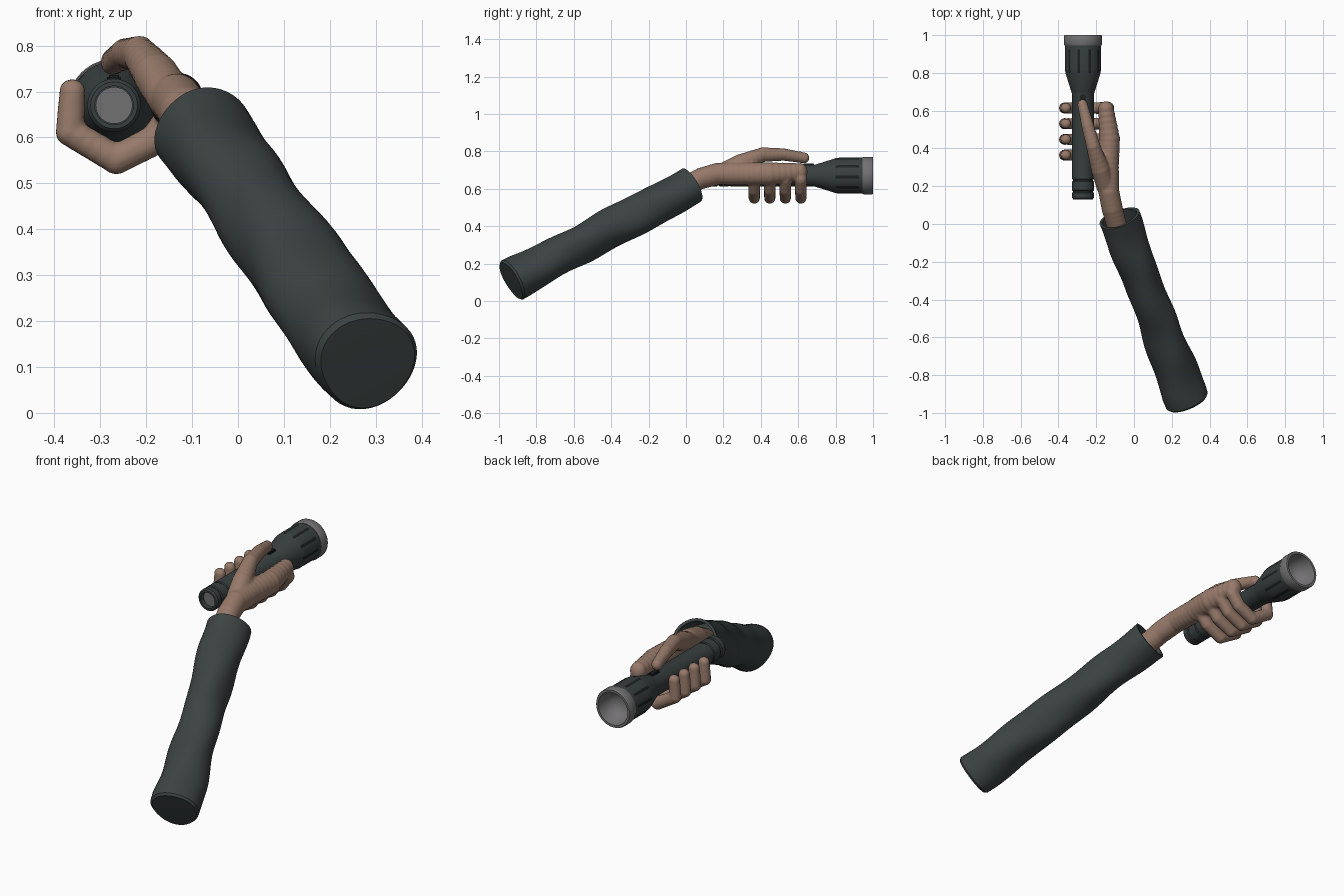
import bpy, bmesh, math
from mathutils import Vector, Matrix

cube = bpy.data.objects.get("Cube")
if cube:
    bpy.data.objects.remove(cube)


def material(name, rgb):
    m = bpy.data.materials.new(name)
    m.use_nodes = True
    m.diffuse_color = (*rgb, 1)
    m.node_tree.nodes["Principled BSDF"].inputs["Base Color"].default_value = (*rgb, 1)
    return m


SLEEVE = material("dark slate cloth", (0.045, 0.057, 0.056))
CASE = material("dark casing", (0.04, 0.05, 0.05))
SLOT = material("black rubber", (0.012, 0.015, 0.015))
METAL = material("grey metal", (0.17, 0.165, 0.17))
SKIN = material("skin", (0.31, 0.195, 0.145))


def add_object(name, bm, *mats):
    mesh = bpy.data.meshes.new(name)
    bm.to_mesh(mesh)
    bm.free()
    obj = bpy.data.objects.new(name, mesh)
    bpy.context.collection.objects.link(obj)
    for m in mats:
        mesh.materials.append(m)
    bpy.ops.object.select_all(action="DESELECT")
    obj.select_set(True)
    bpy.context.view_layer.objects.active = obj
    bpy.ops.object.shade_smooth_by_angle(angle=math.radians(35))
    return obj


def lathe(profile, start, direction, segs=40, wobble=None):
    """Spin (distance, radius) pairs around an axis; returns bmesh and face grid."""
    bm = bmesh.new()
    rings = []
    for h, r in profile:
        ring = []
        for i in range(segs):
            a = 2 * math.pi * i / segs
            k = r * (wobble(a, h) if wobble else 1)
            ring.append(bm.verts.new((k * math.cos(a), k * math.sin(a), h)))
        rings.append(ring)
    grid = []
    for lo, hi in zip(rings, rings[1:]):
        grid.append([bm.faces.new((lo[i], lo[(i + 1) % segs], hi[(i + 1) % segs], hi[i]))
                     for i in range(segs)])
    turn = Vector(direction).to_track_quat("Z", "Y").to_matrix().to_4x4()
    bm.transform(Matrix.Translation(start) @ turn)
    return bm, grid


def finish(bm):
    bmesh.ops.remove_doubles(bm, verts=bm.verts, dist=0.0001)
    bmesh.ops.recalc_face_normals(bm, faces=bm.faces)
    return bm


# Sleeve: wrinkled tube, capped at the elbow and hollow at the cuff
elbow, cuff = Vector((0.282, -0.935, 0.108)), Vector((-0.08, 0.03, 0.615))
length = (cuff - elbow).length


def wrinkle(a, h):
    t = h / length
    return (1 + 0.045 * math.sin(2 * a + 8 * t) + 0.03 * math.sin(3 * a - 15 * t)
            + 0.025 * math.sin(a + 24 * t))


profile = [(0, 0), (0, 0.06), (0.001, 0.108), (0.012, 0.117)]
for i in range(2, 41):
    t = i / 40
    profile.append((t * length, 0.101 + 0.02 * (1 - t) ** 4 + 0.005 * t ** 3))
profile += [(length, 0.092), (length * 0.85, 0.088), (length * 0.85, 0)]
bm, _ = lathe(profile, elbow, cuff - elbow, 48, wrinkle)
add_object("sleeve", finish(bm), SLEEVE)

# Torch casing: hollow tail, grooved grip, flared head
AXIS, FORWARD = Vector((-0.27, 0, 0.67)), (0, 1, 0)
profile = [(0.16, 0), (0.16, 0.042), (0.13, 0.042), (0.13, 0.051), (0.138, 0.058),
           (0.165, 0.058), (0.169, 0.053), (0.175, 0.053), (0.179, 0.058),
           (0.225, 0.058), (0.229, 0.054), (0.235, 0.054), (0.239, 0.058),
           (0.69, 0.058), (0.70, 0.062), (0.73, 0.071), (0.80, 0.093), (0.82, 0.096),
           (0.925, 0.096), (0.955, 0.096), (0.955, 0.088), (0.89, 0.07), (0.88, 0)]
bm, grid = lathe(profile, AXIS, FORWARD)
band = [p[0] for p in profile].index(0.82)
slots = [f for row in (band - 1, band) for f in grid[row][::4]]
for f in slots:
    f.material_index = 1
bmesh.ops.inset_region(bm, faces=slots, thickness=0.0015, depth=-0.007)
add_object("torch_casing", finish(bm), CASE, SLOT)

# Metal bezel with a reflector bowl
bezel = [(0.945, 0.09), (0.945, 0.098), (0.952, 0.101), (0.994, 0.101), (1.0, 0.098),
         (1.0, 0.086), (0.97, 0.081), (0.94, 0.07), (0.915, 0.05), (0.905, 0.025),
         (0.903, 0)]
bm, _ = lathe(bezel, AXIS, FORWARD)
add_object("torch_bezel", finish(bm), METAL)

# Tail plate
bm, _ = lathe([(0.154, 0), (0.154, 0.04), (0.161, 0.04), (0.161, 0)], AXIS, FORWARD)
add_object("tail_plate", finish(bm), METAL)

# Thumb switch
bm = bmesh.new()
bmesh.ops.create_cube(bm, size=1, matrix=Matrix.Translation((-0.27, 0.655, 0.725))
                      @ Matrix.Diagonal((0.03, 0.06, 0.022, 1)))
bmesh.ops.bevel(bm, geom=bm.edges[:], offset=0.004, segments=2, affect="EDGES")
add_object("torch_switch", bm, SLOT)

# Hand: chains of ellipsoids fused into one smooth skin
ball = bmesh.new()
bmesh.ops.create_icosphere(ball, subdivisions=3, radius=1)
ball_points = [v.co.copy() for v in ball.verts]
ball_faces = [[v.index for v in f.verts] for f in ball.faces]
ball.free()
hand = bmesh.new()


def limb(points, steps=6):
    """Each point is a position followed by its three radii."""
    for a, b in zip(points, points[1:]):
        for s in range(steps):
            p = Vector(a).lerp(Vector(b), s / (steps - 1))
            place = Matrix.Translation(p[:3]) @ Matrix.Diagonal((*p[3:], 1))
            verts = [hand.verts.new(place @ co) for co in ball_points]
            for face in ball_faces:
                hand.faces.new([verts[i] for i in face])


# Wrist and palm
limb([(-0.085, -0.03, 0.6, 0.055, 0.05, 0.055), (-0.115, 0.08, 0.655, 0.057, 0.05, 0.058),
      (-0.133, 0.17, 0.68, 0.056, 0.05, 0.06), (-0.137, 0.3, 0.68, 0.058, 0.05, 0.062),
      (-0.13, 0.45, 0.68, 0.057, 0.05, 0.062), (-0.148, 0.61, 0.69, 0.042, 0.04, 0.048)])

# Thumb lying along the top of the torch
limb([(-0.15, 0.2, 0.69, 0.05, 0.05, 0.05), (-0.178, 0.29, 0.735, 0.05, 0.05, 0.05),
      (-0.215, 0.41, 0.782, 0.038, 0.04, 0.04), (-0.245, 0.52, 0.783, 0.034, 0.034, 0.034),
      (-0.272, 0.63, 0.765, 0.028, 0.03, 0.03)])

# Four fingers wrapping under and up the far side
for i in range(4):
    y = 0.365 + 0.083 * i
    path = [(-0.14, 0.65), (-0.18, 0.595), (-0.265, 0.552), (-0.366, 0.612), (-0.361, 0.699)]
    radii = [0.036, 0.034, 0.033, 0.032, 0.029]
    limb([(x, y, z, r, r * 0.94, r) for (x, z), r in zip(path, radii)])

obj = add_object("hand", hand, SKIN)
remesh = obj.modifiers.new("fuse", "REMESH")
remesh.mode = "VOXEL"
remesh.voxel_size = 0.007
remesh.use_smooth_shade = True
soften = obj.modifiers.new("soften", "SMOOTH")
soften.factor = 0.5
soften.iterations = 3
